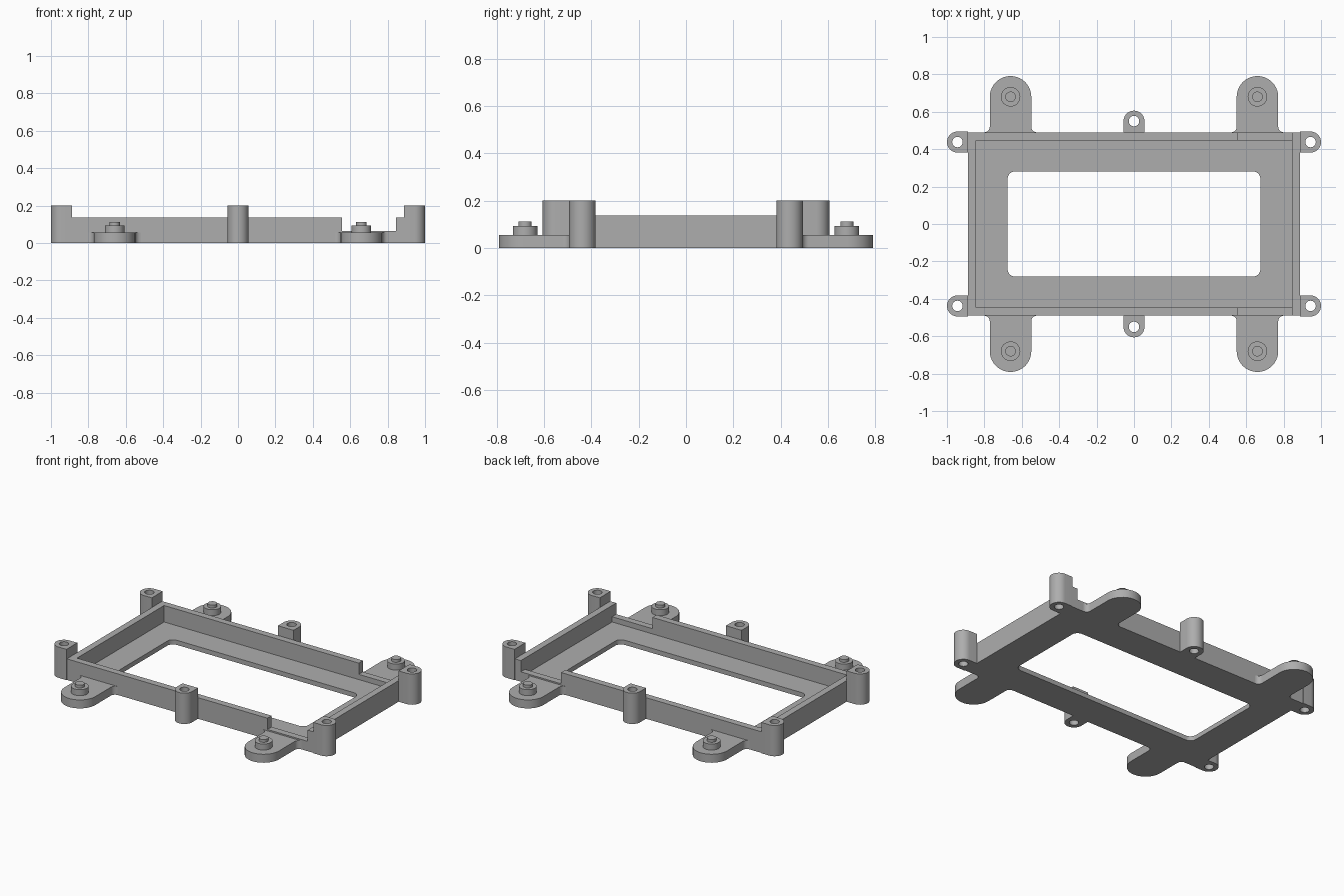
import bpy
import bmesh
from math import sin, cos, pi
from mathutils import Matrix

if "Cube" in bpy.data.objects:
    bpy.data.objects.remove(bpy.data.objects["Cube"], do_unlink=True)

# Material
grey = bpy.data.materials.new("matte_grey")
grey.use_nodes = True
colour = (0.42, 0.42, 0.42, 1)
grey.diffuse_color = colour
grey.node_tree.nodes["Principled BSDF"].inputs["Base Color"].default_value = colour

# Main dimensions
HALF_X, HALF_Y = 0.887, 0.49
WALL = 0.043
WALL_TOP, FLOOR_TOP, NOTCH_Z = 0.137, 0.03, 0.064
TAB_TOP, POST_TOP = 0.055, 0.2
POST_R, HOLE_R = 0.056, 0.028
parts = []


def arc(cx, cy, r, a0, a1, n=12):
    return [(cx + r * cos(a0 + (a1 - a0) * i / n),
             cy + r * sin(a0 + (a1 - a0) * i / n)) for i in range(n + 1)]


def circle(cx, cy, r, n=32):
    return arc(cx, cy, r, 0, 2 * pi, n)[:-1]


def rectangle(x0, x1, y0, y1):
    return [(x0, y0), (x1, y0), (x1, y1), (x0, y1)]


def rounded_rectangle(hx, hy, r):
    corners = [(1, 1), (-1, 1), (-1, -1), (1, -1)]
    return [p for k, (sx, sy) in enumerate(corners)
            for p in arc(sx * (hx - r), sy * (hy - r), r, k * pi / 2, (k + 1) * pi / 2, 8)]


def prism(name, loops, z0, z1, matrix=Matrix()):
    """Extrude a filled outline (later loops are holes) from z0 to z1."""
    curve = bpy.data.curves.new(name, 'CURVE')
    curve.dimensions = '2D'
    curve.fill_mode = 'BOTH'
    curve.extrude = (z1 - z0) / 2
    for loop in loops:
        spline = curve.splines.new('POLY')
        spline.points.add(len(loop) - 1)
        for point, (x, y) in zip(spline.points, loop):
            point.co = (x, y, 0, 1)
        spline.use_cyclic_u = True
    temp = bpy.data.objects.new(name + "_outline", curve)
    bpy.context.collection.objects.link(temp)
    bpy.context.view_layer.update()
    mesh = bpy.data.meshes.new_from_object(
        temp.evaluated_get(bpy.context.evaluated_depsgraph_get()))
    bpy.data.objects.remove(temp, do_unlink=True)
    bpy.data.curves.remove(curve)
    bm = bmesh.new()
    bm.from_mesh(mesh)
    bmesh.ops.remove_doubles(bm, verts=bm.verts, dist=0.0001)
    bmesh.ops.translate(bm, verts=bm.verts, vec=(0, 0, (z0 + z1) / 2))
    bmesh.ops.transform(bm, matrix=matrix, verts=bm.verts)
    bmesh.ops.recalc_face_normals(bm, faces=bm.faces)
    bm.to_mesh(mesh)
    bm.free()
    mesh.name = name
    mesh.materials.clear()
    mesh.materials.append(grey)
    obj = bpy.data.objects.new(name, mesh)
    bpy.context.collection.objects.link(obj)
    parts.append(obj)
    return obj


def cut(target, cutter):
    """Subtract the cutter, bake the result and drop the cutter."""
    mod = target.modifiers.new("cut", 'BOOLEAN')
    mod.operation = 'DIFFERENCE'
    mod.solver = 'EXACT'
    mod.object = cutter
    bpy.context.view_layer.update()
    mesh = bpy.data.meshes.new_from_object(
        target.evaluated_get(bpy.context.evaluated_depsgraph_get()))
    target.modifiers.clear()
    target.data = mesh
    parts.remove(cutter)
    bpy.data.objects.remove(cutter, do_unlink=True)


def lug(name, x, y, angle, half, reach, top, fillet=0.0, hole=0.0):
    """Round-ended lug that grows outward from a wall at (x, y)."""
    outline = arc(0, reach, half, 0, pi, 20)
    if fillet:
        outline += arc(-half - fillet, fillet, fillet, 0, -pi / 2, 6)
        outline += arc(half + fillet, fillet, fillet, 1.5 * pi, pi, 6)
    else:
        outline += [(-half, 0), (half, 0)]
    loops = [outline]
    if hole:
        loops.append(circle(0, reach, hole))
    place = Matrix.Translation((x, y, 0)) @ Matrix.Rotation(angle, 4, 'Z')
    return prism(name, loops, 0, top, place)


# Tray frame: block with a pocket, a window and two lowered wall sections
frame = prism("tray_frame", [rectangle(-HALF_X, HALF_X, -HALF_Y, HALF_Y)], 0, WALL_TOP)
inner_x, inner_y = HALF_X - WALL, HALF_Y - WALL
cut(frame, prism("pocket", [rectangle(-inner_x, inner_x, -inner_y, inner_y)], FLOOR_TOP, 0.4))
cut(frame, prism("notch", [rectangle(0.555, inner_x, -1, 1)], NOTCH_Z, 0.4))
cut(frame, prism("window", [rounded_rectangle(0.676, 0.281, 0.04)], -0.2, 0.4))

for end, sy, turn in (("back", 1, 0), ("front", -1, pi)):
    # Middle screw post
    lug(end + "_middle_post", 0, sy * HALF_Y, turn, POST_R, 0.06, POST_TOP, hole=HOLE_R)
    for side, sx in (("left", 1), ("right", -1)):
        label = end + "_" + side
        # Corner screw post
        lug(label + "_corner_post", sx * HALF_X, sy * 0.438, -sx * pi / 2,
            POST_R, 1 - POST_R - HALF_X, POST_TOP, hole=HOLE_R)
        # Mounting tab with boss and locating pin
        tx, ty = sx * 0.66, sy * 0.68
        lug(label + "_tab", tx, sy * HALF_Y, turn, 0.111, 0.19, TAB_TOP, fillet=0.03)
        prism(label + "_boss", [circle(tx, ty, 0.052)], TAB_TOP - 0.005, 0.094)
        prism(label + "_pin", [circle(tx, ty, HOLE_R)], 0.09, 0.112)

# Smooth the round sides, keep the edges sharp
bpy.ops.object.select_all(action='DESELECT')
for obj in parts:
    obj.select_set(True)
bpy.context.view_layer.objects.active = frame
bpy.ops.object.shade_smooth_by_angle(angle=pi / 6)
